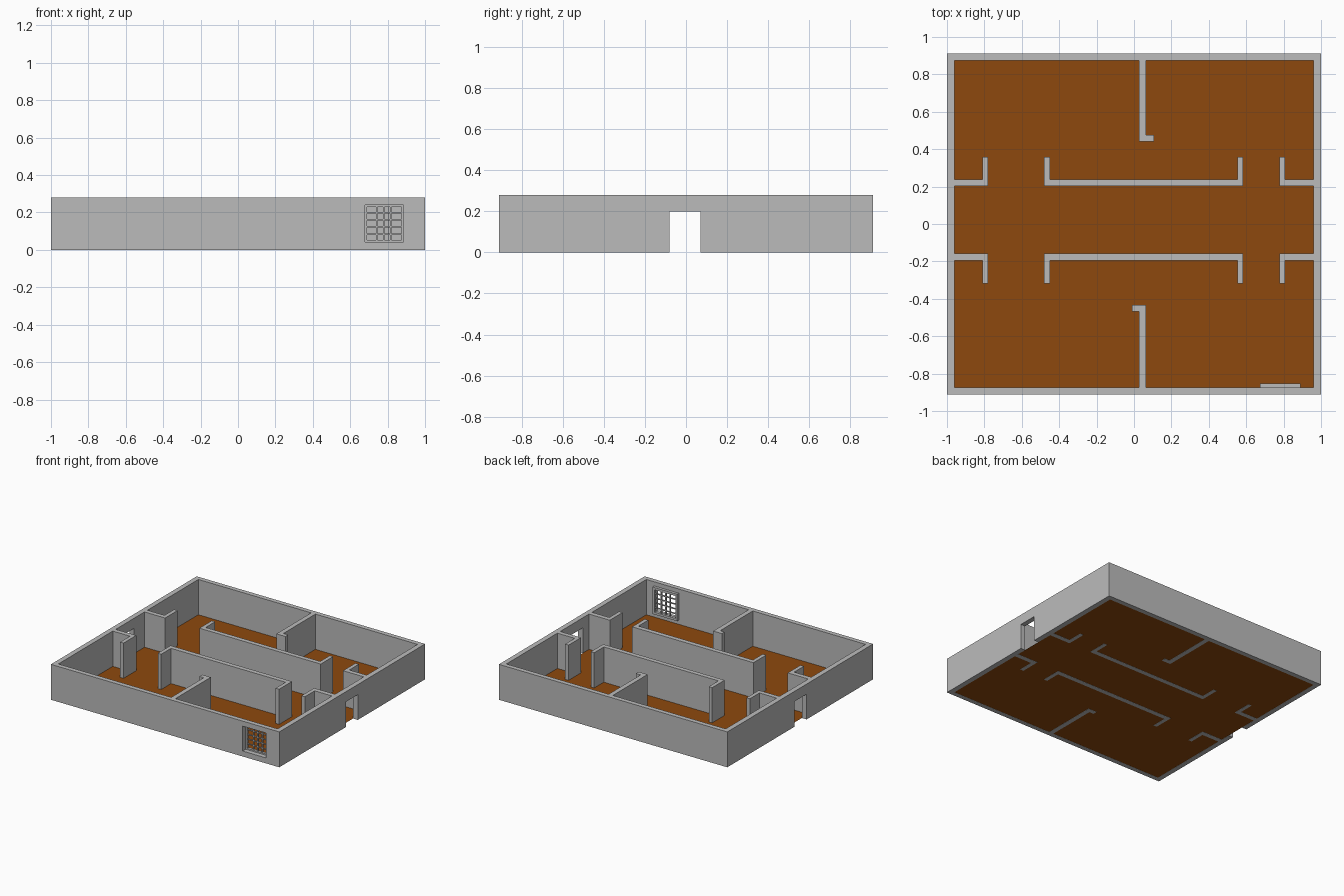
import bpy

if "Cube" in bpy.data.objects:
    bpy.data.objects.remove(bpy.data.objects["Cube"])


def material(name, rgb):
    m = bpy.data.materials.new(name)
    m.use_nodes = True
    m.diffuse_color = (*rgb, 1)
    m.node_tree.nodes["Principled BSDF"].inputs["Base Color"].default_value = (*rgb, 1)
    return m


grey = material("wall_grey", (0.5, 0.5, 0.5))
brown = material("floor_brown", (0.27, 0.066, 0.004))


def box(name, x0, x1, y0, y1, z0, z1, mat=grey):
    bpy.ops.mesh.primitive_cube_add(size=1)
    o = bpy.context.object
    o.name = name
    for v in o.data.vertices:
        v.co = (x1 if v.co.x > 0 else x0,
                y1 if v.co.y > 0 else y0,
                z1 if v.co.z > 0 else z0)
    o.data.materials.append(mat)
    return o


def cut(target, cutter):
    mod = target.modifiers.new("cut", "BOOLEAN")
    mod.operation = "DIFFERENCE"
    mod.solver = "EXACT"
    mod.object = cutter
    bpy.context.view_layer.objects.active = target
    bpy.ops.object.modifier_apply(modifier=mod.name)
    bpy.data.objects.remove(cutter)


H = 0.28       # wall height
W, D = 1.0, 0.912    # half width and half depth
IW, ID = 0.96, 0.875  # inside faces of the outer walls

# Outer walls with two end doorways and one window opening
shell = box("outer_walls", -W, W, -D, D, 0, H)
cut(shell, box("room_cutter", -IW, IW, -ID, ID, -0.1, H + 0.1))
cut(shell, box("door_cutter", -W - 0.1, W + 0.1, -0.08, 0.07, -0.1, 0.2))
cut(shell, box("window_cutter", 0.68, 0.885, -D - 0.1, -ID + 0.1, 0.043, 0.24))

# Floor sheet inside the walls
bpy.ops.mesh.primitive_plane_add(size=2, location=(0, 0, 0.001))
floor = bpy.context.object
floor.name = "floor"
for v in floor.data.vertices:
    v.co.x *= IW
    v.co.y *= ID
floor.data.materials.append(brown)

# Corridor walls, with short returns beside each doorway
for side, near, far, tip in (("back", 0.202, 0.238, 0.358),
                             ("front", -0.158, -0.195, -0.318)):
    ya, yb = sorted((near, far))
    for part, x0, x1 in (("right", -IW, -0.78), ("middle", -0.48, 0.583),
                         ("left", 0.778, IW)):
        box(f"{side}_corridor_wall_{part}", x0, x1, ya, yb, 0, H)
    ra, rb = sorted((far, tip))
    for i, x in enumerate((-0.81, -0.48, 0.553, 0.778)):
        box(f"{side}_doorway_return_{i + 1}", x, x + 0.03, ra, rb, 0, H)

# Partitions between rooms, each ending in a small foot
box("back_partition", 0.028, 0.065, 0.44, ID, 0, H)
box("back_partition_foot", 0.065, 0.107, 0.44, 0.475, 0, H)
box("front_partition", 0.028, 0.065, -ID, -0.433, 0, H)
box("front_partition_foot", -0.01, 0.028, -0.468, -0.433, 0, H)

# Window frame and lattice on the inside of the front wall
frame = box("window_frame", 0.674, 0.89, -0.874, -0.852, 0.035, 0.248)
cut(frame, box("frame_cutter", 0.69, 0.873, -1, -0.8, 0.053, 0.23))
for i, x in enumerate((0.743, 0.78, 0.818)):
    box(f"window_upright_{i + 1}", x - 0.004, x + 0.004, -0.868, -0.858, 0.05, 0.235)
for i, z in enumerate((0.085, 0.123, 0.16, 0.198)):
    box(f"window_crossbar_{i + 1}", 0.685, 0.878, -0.867, -0.859, z - 0.004, z + 0.004)
